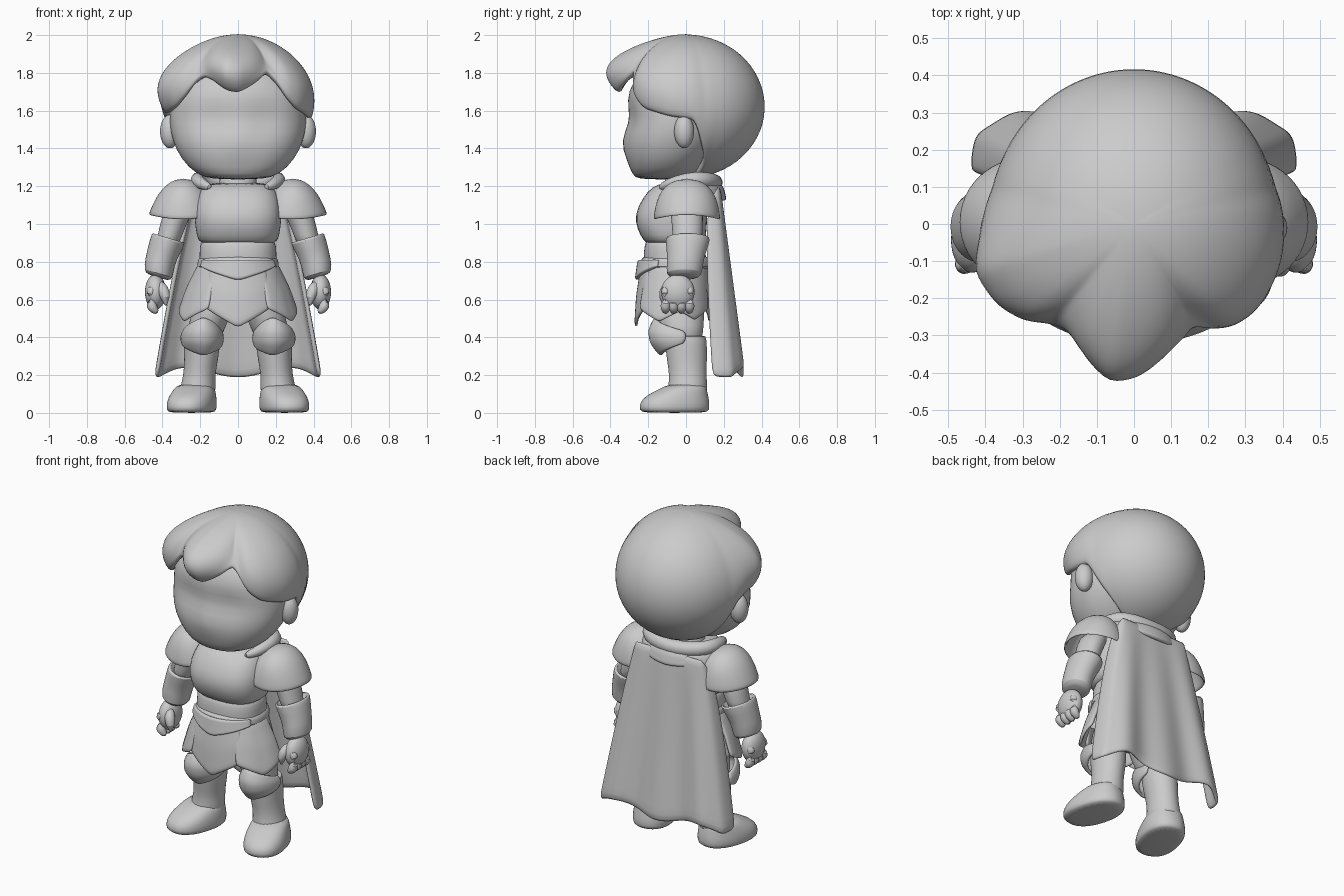
import bpy, bmesh, math
from mathutils import Vector, Matrix
from math import sin, cos, pi, radians, exp

if "Cube" in bpy.data.objects:
    bpy.data.objects.remove(bpy.data.objects["Cube"])

clay = bpy.data.materials.new("plain_grey")
clay.use_nodes = True
GREY = (0.6, 0.6, 0.6, 1)
clay.diffuse_color = GREY
clay.node_tree.nodes["Principled BSDF"].inputs["Base Color"].default_value = GREY


def grid(name, fn, nu, nv, thick=0, mirror=False, cap=False):
    """Surface fn(u, v) with u and v in 0..1; seams and poles are welded."""
    bm = bmesh.new()
    rows = [[bm.verts.new(fn(i / nu, j / nv)) for i in range(nu + 1)] for j in range(nv + 1)]
    for a, b in zip(rows, rows[1:]):
        for i in range(nu):
            bm.faces.new((a[i], a[i + 1], b[i + 1], b[i]))
    bmesh.ops.remove_doubles(bm, verts=bm.verts, dist=0.0005)
    if cap:
        bmesh.ops.holes_fill(bm, edges=[e for e in bm.edges if e.is_boundary], sides=0)
    bmesh.ops.recalc_face_normals(bm, faces=bm.faces)
    mesh = bpy.data.meshes.new(name)
    bm.to_mesh(mesh)
    bm.free()
    mesh.shade_smooth()
    mesh.set_sharp_from_angle(angle=radians(55))
    mesh.materials.append(clay)
    ob = bpy.data.objects.new(name, mesh)
    bpy.context.collection.objects.link(ob)
    if thick:
        mod = ob.modifiers.new("thickness", 'SOLIDIFY')
        mod.thickness, mod.offset = thick, 0
    if mirror:
        ob.modifiers.new("mirror", 'MIRROR').use_mirror_merge = False
    mod = ob.modifiers.new("smooth", 'SUBSURF')
    mod.levels = mod.render_levels = 1


def lerp(rows, t):
    """Interpolate evenly spaced rows at t in 0..1."""
    f = min(max(t, 0), 1) * (len(rows) - 1)
    i = min(int(f), len(rows) - 2)
    return [p + (q - p) * (f - i) for p, q in zip(rows[i], rows[i + 1])]


def lookup(table, x):
    """Interpolate a table keyed by its first column."""
    for p, q in zip(table, table[1:]):
        if x <= q[0]:
            return lerp((p, q), (x - p[0]) / (q[0] - p[0]))
    return table[-1]


def loft(name, stations, mirror=False, power=2.0, nu=24, shape=None):
    """Stack of level rounded rings (x, y, z, rx, ry)."""
    def fn(u, v):
        x, y, z, rx, ry = lerp(stations, v)
        s, c = sin(u * 2 * pi), -cos(u * 2 * pi)
        s, c = (math.copysign(abs(k) ** (2 / power), k) for k in (s, c))
        p = Vector((x + rx * s, y + ry * c, z))
        return shape(p) if shape else p
    grid(name, fn, nu, len(stations) - 1, 0, mirror, True)


def ball(name, centre, size, mirror=False):
    def fn(u, v):
        a, b = u * 2 * pi, v * pi
        return Vector(centre) + Vector((size[0] * sin(b) * sin(a), size[1] * sin(b) * cos(a), size[2] * cos(b)))
    grid(name, fn, 16, 10, 0, mirror)


def sweep(name, path, mirror=False):
    """Round tube through (x, y, z, radius) points."""
    n = len(path) - 1
    def fn(u, v):
        i = round(v * n)
        a, b = Vector(path[max(i - 1, 0)][:3]), Vector(path[min(i + 1, n)][:3])
        q = (b - a).to_track_quat('Z', 'Y')
        r = path[i][3]
        return Vector(path[i][:3]) + q @ Vector((r * cos(u * 2 * pi), r * sin(u * 2 * pi), 0))
    grid(name, fn, 12, n, 0, mirror, True)


def plate(name, centre, facing, half, top, bottom, radii, mirror=False, thick=0.02):
    """Curved armour plate; top and bottom are (edge z, middle z), radii run downwards."""
    def fn(u, v):
        k = 1 - abs(2 * u - 1)
        a = radians(facing + half * (2 * u - 1))
        hi, lo = (e + (m - e) * k for e, m in (top, bottom))
        rx, ry = lerp(radii, v)
        return Vector((centre[0] + rx * sin(a), centre[1] - ry * cos(a), hi + (lo - hi) * v))
    grid(name, fn, 12, 6, thick, mirror)


# Head with shallow eye sockets and a soft nose
def features(p):
    if p.y < 0:
        p.y += 0.02 * exp(-((abs(p.x) - 0.14) / 0.07) ** 2 - ((p.z - 1.57) / 0.06) ** 2)
        p.y -= 0.02 * exp(-(p.x / 0.06) ** 2 - ((p.z - 1.44) / 0.04) ** 2)
    return p

loft("head", [(0, -.13, 1.235, .13, .125), (0, -.12, 1.26, .22, .165), (0, -.095, 1.34, .30, .22),
              (0, -.065, 1.44, .35, .27), (0, -.04, 1.54, .365, .26), (0, -.04, 1.61, .36, .268),
              (0, -.04, 1.70, .35, .272), (0, -.02, 1.82, .27, .22), (0, 0, 1.90, .12, .12)],
     power=2.2, nu=36, shape=features)
ball("ear", (.36, -.01, 1.49), (.055, .055, .09), True)
loft("neck", [(0, -.02, 1.1, .11, .1), (0, -.02, 1.2, .1, .09), (0, -.03, 1.3, .1, .09)])

# Hair cap: hairline height and lock fullness by angle from the front
HAIRLINE = [(-180, 1.265, 0), (-118, 1.27, 0), (-104, 1.42, 0), (-97, 1.55, .01), (-84, 1.59, .04),
            (-72, 1.59, .075), (-58, 1.62, .065), (-47, 1.68, .045), (-38, 1.76, .005), (-30, 1.78, .03),
            (-20, 1.76, .075), (-8, 1.71, .12), (0, 1.70, .10), (12, 1.74, .055), (28, 1.80, -.01),
            (35, 1.75, 0), (42, 1.67, .03), (53, 1.61, .035), (75, 1.57, .025), (97, 1.55, .01),
            (104, 1.42, 0), (118, 1.27, 0), (180, 1.265, 0)]

def hair(u, v):
    deg = u * 360 - 180
    _, edge, full = lookup(HAIRLINE, deg)
    a = radians(deg)
    k = (edge - 1.62) / (.365 if edge > 1.62 else .36)
    phi = v * math.acos(max(-1, min(1, k)))
    r, h = sin(phi), cos(phi)
    bulge = full * sin(pi * v * v)
    ry = .35 if cos(a) > 0 else .4
    return Vector(((.375 * r + bulge) * sin(a), -(ry * r + bulge) * cos(a), 1.62 + h * (.365 if h > 0 else .36)))

grid("hair", hair, 90, 14, thick=0.04)

# Torso armour
loft("chest_plate", [(0, 0, 1.22, .14, .11), (0, -.03, 1.20, .19, .15), (0, -.055, 1.14, .22, .175),
                     (0, -.08, 1.05, .235, .195), (0, -.075, .97, .225, .185), (0, -.06, .91, .215, .165),
                     (0, -.06, .89, .18, .14)], power=2.5)
loft("waist_plate", [(0, -.06, .95, .19, .15), (0, -.06, .88, .205, .16), (0, -.06, .82, .205, .17),
                     (0, -.05, .7, .21, .16), (0, -.04, .58, .2, .14), (0, -.03, .53, .12, .1)], power=2.3)
loft("belt", [(0, -.055, .83, .2, .17), (0, -.055, .82, .212, .182), (0, -.055, .77, .222, .192),
              (0, -.055, .755, .2, .17)], power=2.2)

# Armour skirt
HIP = (0, -.05)
plate("belt_point", HIP, 0, 62, (.81, .81), (.775, .70), [(.215, .195), (.225, .21)], thick=.025)
plate("front_tasset", HIP, 0, 42, (.78, .78), (.56, .45), [(.21, .18), (.25, .205), (.27, .215)])
plate("side_tasset", HIP, 66, 36, (.79, .79), (.55, .48), [(.2, .17), (.265, .2), (.31, .225)], True)
plate("rear_tasset", HIP, 122, 34, (.79, .79), (.55, .49), [(.2, .16), (.25, .17), (.28, .18)], True)
plate("back_tasset", HIP, 180, 36, (.78, .78), (.56, .48), [(.2, .16), (.24, .17), (.26, .175)])

# Shoulder guards: sloping outwards, squarer from the side
DOME = [(0, 0, .17), (.06, .085, .155), (.115, .135, .11), (.15, .158, .05), (.168, .166, .01), (.185, .172, -.03)]

def shoulder(u, v):
    rx, ry, h = lerp(DOME, v)
    a = u * 2 * pi
    return Vector((.29 + rx * .97 * sin(a), .005 - ry * cos(a), 1.065 + h - .012 * cos(2 * a) * v))

grid("shoulder_guard", shoulder, 24, 5, 0.015, True)

# Arms, cuffs and hands
def slant(p):
    p.z += (p.x - .39) * .3
    return p

loft("arm", [(.28, 0, 1.14, .08, .09), (.33, .005, 1.04, .075, .085), (.36, .01, .94, .065, .08),
             (.385, 0, .86, .06, .07)], True)
loft("cuff", [(.368, .01, .89, .06, .07), (.366, .01, .94, .08, .105), (.368, .01, .93, .09, .122),
              (.39, .005, .87, .083, .108), (.415, -.005, .79, .076, .095), (.422, -.01, .72, .078, .098),
              (.424, -.01, .705, .05, .06)], True, shape=slant)
ball("palm", (.437, -.043, .64), (.058, .092, .095), True)
for i in range(4):
    y = -.108 + .042 * i
    sweep("finger_%d" % (i + 1), [(.45, y, .67, .018), (.466, y, .63, .034), (.466, y, .585, .032),
                                  (.45, y, .55, .027), (.425, y, .528, .013)], True)
sweep("thumb", [(.42, -.07, .69, .022), (.397, -.11, .655, .034), (.382, -.12, .61, .032),
                (.382, -.115, .565, .014)], True)

# Legs and boots
loft("thigh", [(.11, -.03, .66, .10, .13), (.13, -.03, .56, .11, .13), (.165, -.025, .46, .1, .118),
               (.185, -.01, .36, .085, .1)], True)
loft("boot_shaft", [(.185, -.01, .40, .08, .095), (.187, -.005, .415, .095, .11), (.19, 0, .37, .097, .112),
                    (.195, .005, .28, .09, .107), (.205, .01, .2, .084, .098), (.212, .01, .13, .095, .105),
                    (.22, 0, .08, .1, .11)], True)
plate("knee_guard", (.19, -.03), -4, 105, (.43, .51), (.37, .30),
      [(.09, .13), (.105, .165), (.107, .155), (.1, .1)], True)

def toe_out(p):
    pivot = Vector((.22, .02, 0))
    return pivot + Matrix.Rotation(radians(16), 3, 'Z') @ (p - pivot)

loft("foot", [(.222, -.065, 0, .108, .17), (.222, -.065, .012, .123, .188), (.222, -.065, .05, .125, .19),
              (.22, -.052, .09, .118, .17), (.22, -.018, .125, .106, .127), (.22, .005, .155, .09, .097)],
     True, 2.3, shape=toe_out)

# Cape with forward-folded edges, its draped yoke and its collar
def cape(u, v):
    s = 2 * u - 1
    x = (.22 + .215 * v ** .8) * sin(s * pi * .48)
    y = .17 + .115 * v - .16 * abs(s) ** 8 * v ** .4 + .014 * cos(s * 4 * pi) * v
    low = .21 - .025 * cos(2.2 * pi * s)
    return Vector((x, y, 1.2 + (low - 1.2) * v))

grid("cape", cape, 48, 12, thick=0.025)
plate("cape_yoke", (0, 0), 180, 112, (1.235, 1.25), (1.17, 1.12), [(.19, .14), (.25, .19), (.265, .205)], thick=.03)
half = [(.14, -.14, 1.19, .016), (.19, -.1, 1.21, .03), (.225, 0, 1.235, .04), (.205, .09, 1.235, .044),
        (.12, .14, 1.225, .046)]
sweep("cape_collar", half + [(0, .155, 1.215, .046)] + [(-x, y, z, r) for x, y, z, r in reversed(half)])
